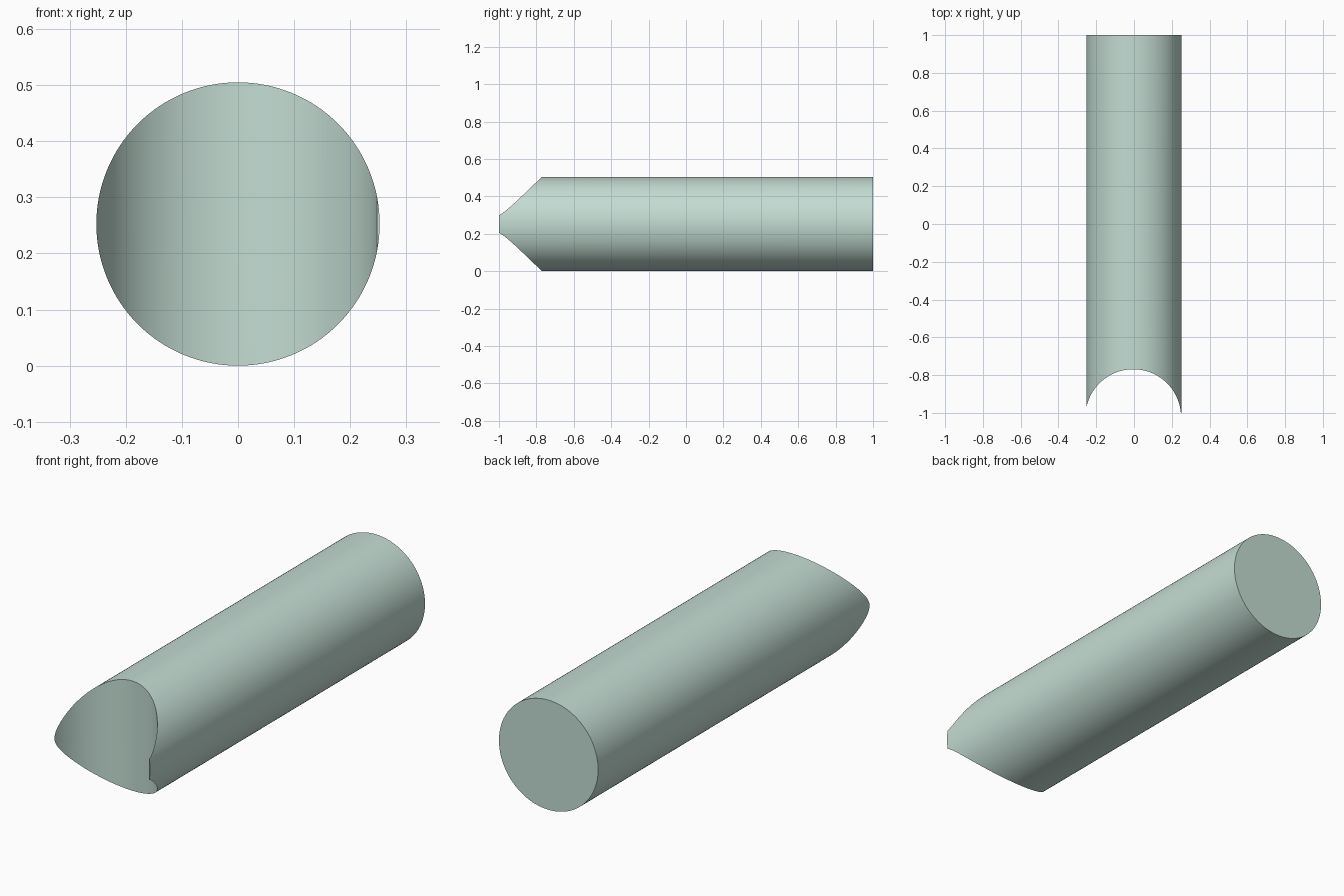
import bpy
import math

if "Cube" in bpy.data.objects:
    bpy.data.objects.remove(bpy.data.objects["Cube"])

R = 0.2525          # tube radius
CUT_R = 0.253       # radius of the saddle cut


def cylinder(name, radius, depth, location, rotation=(0, 0, 0)):
    bpy.ops.mesh.primitive_cylinder_add(vertices=128, radius=radius, depth=depth,
                                        location=location, rotation=rotation)
    obj = bpy.context.object
    obj.name = name
    return obj


# Round bar lying along y
bar = cylinder("coped_bar", R, 2.0, (0, 0, R), (math.pi / 2, 0, 0))

# Upright cutter, slightly off centre, that copes the front end
cutter = cylinder("saddle_cutter", CUT_R, 1.0, (-0.004, -1.022, R))
cutter.hide_render = True

# Cut the saddle and bake it in
cope = bar.modifiers.new("cope", 'BOOLEAN')
cope.operation = 'DIFFERENCE'
cope.solver = 'EXACT'
cope.object = cutter
bpy.ops.object.select_all(action='DESELECT')
bar.select_set(True)
bpy.context.view_layer.objects.active = bar
bpy.ops.object.modifier_apply(modifier=cope.name)
bpy.data.objects.remove(cutter, do_unlink=True)

# Smooth sides, sharp rims; pale green finish
bpy.ops.object.shade_smooth_by_angle(angle=math.radians(30))
mat = bpy.data.materials.new("pale_green")
mat.diffuse_color = (0.55, 0.72, 0.65, 1)
mat.use_nodes = True
mat.node_tree.nodes["Principled BSDF"].inputs["Base Color"].default_value = mat.diffuse_color
bar.data.materials.clear()
bar.data.materials.append(mat)
